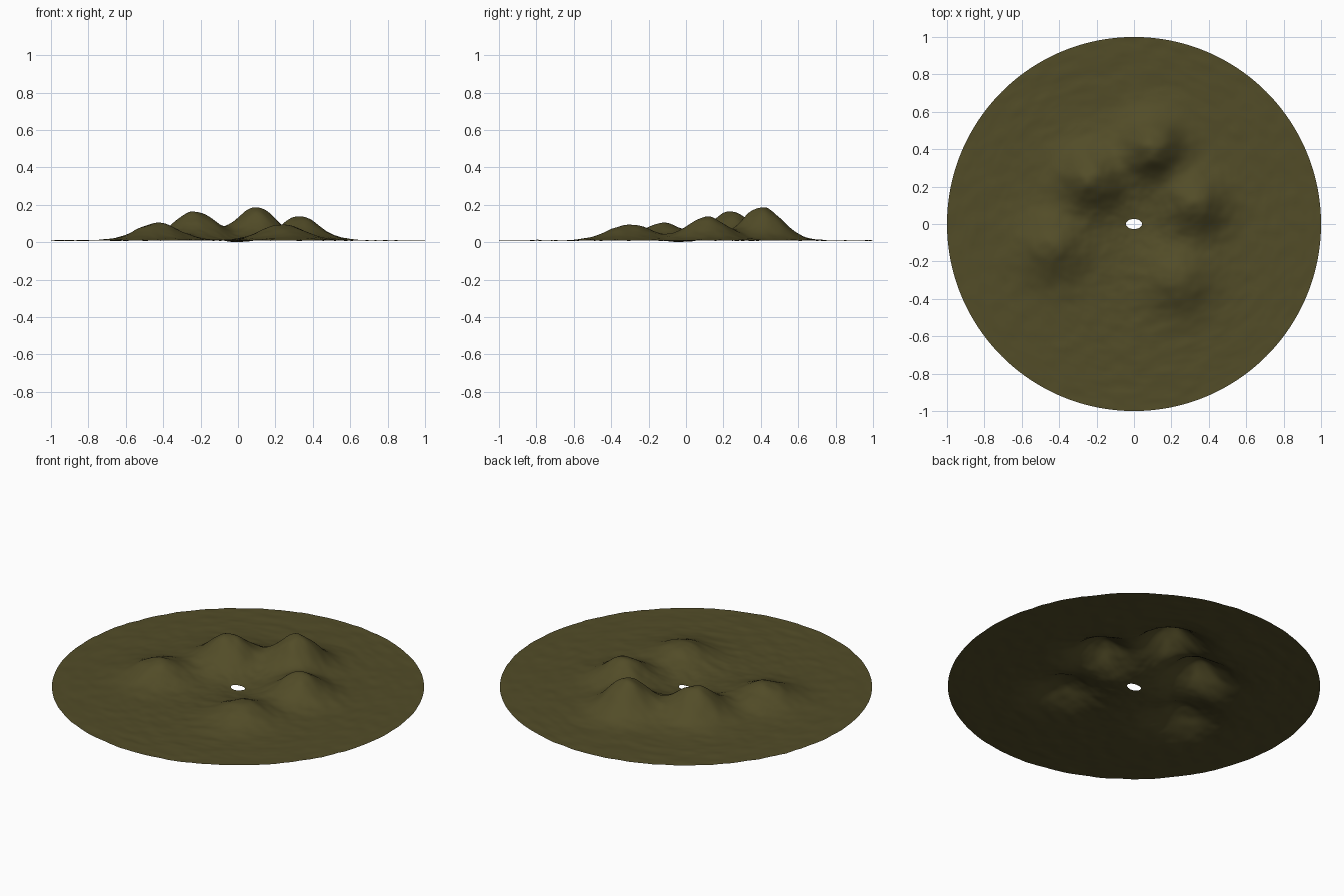
import bpy, bmesh, math
from mathutils import Vector, noise

if "Cube" in bpy.data.objects:
    bpy.data.objects.remove(bpy.data.objects["Cube"])

# Hills: x, y, height above the plain, spread
HILLS = [(0.10, 0.41, 0.178, 0.106), (-0.23, 0.24, 0.153, 0.112),
         (0.33, 0.11, 0.127, 0.106), (-0.43, -0.12, 0.091, 0.115),
         (0.24, -0.30, 0.086, 0.115)]
SEGMENTS, RINGS = 192, 100
HOLE_X, HOLE_Y = 0.043, 0.027


def ground(x, y):
    """Gently rippled plain with a central dip and rounded hills."""
    z = 0.017 - 0.010 * math.exp(-(x * x + y * y) / 0.016)
    z += 0.0035 * noise.noise(Vector((x * 13, y * 17, 0.3)))
    z += 0.0015 * noise.noise(Vector((x * 30, y * 34, 4.7)))
    for hx, hy, h, s in HILLS:
        bump = math.exp(-((x - hx) ** 2 + (y - hy) ** 2) / (2 * s * s))
        z += h * bump * (1 + 0.06 * noise.noise(Vector((x * 14, y * 14, 9.1))))
    return z


# Terrain disc: rings from the oval centre hole out to the round rim
bm = bmesh.new()
rings = []
for i in range(RINGS + 1):
    t = i / RINGS
    ring = []
    for j in range(SEGMENTS):
        a = 2 * math.pi * j / SEGMENTS
        x = (HOLE_X + (1 - HOLE_X) * t) * math.cos(a)
        y = (HOLE_Y + (1 - HOLE_Y) * t) * math.sin(a)
        ring.append(bm.verts.new((x, y, ground(x, y))))
    rings.append(ring)
for inner, outer in zip(rings, rings[1:]):
    for j in range(SEGMENTS):
        k = (j + 1) % SEGMENTS
        face = bm.faces.new((inner[j], outer[j], outer[k], inner[k]))
        face.smooth = True

# Rest the lowest point on z = 0
low = min(v.co.z for v in bm.verts)
for v in bm.verts:
    v.co.z -= low

mesh = bpy.data.meshes.new("hilly_ground")
bm.to_mesh(mesh)
bm.free()

# Olive earth colour
olive = bpy.data.materials.new("olive earth")
olive.diffuse_color = (0.085, 0.073, 0.021, 1)
olive.use_nodes = True
olive.node_tree.nodes["Principled BSDF"].inputs["Base Color"].default_value = olive.diffuse_color
mesh.materials.append(olive)
bpy.context.collection.objects.link(bpy.data.objects.new("hilly_ground", mesh))
